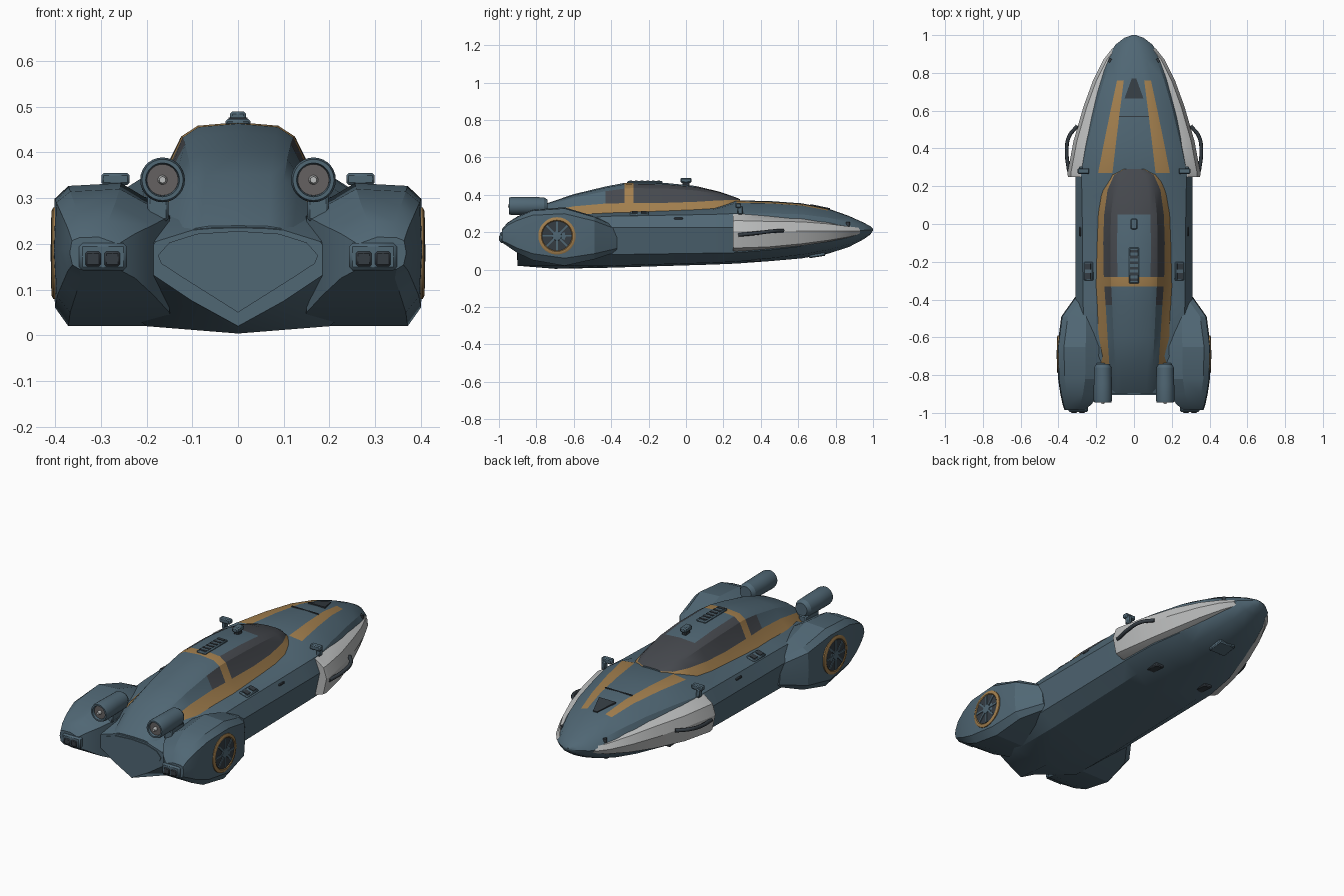
import bpy, bmesh, math
from mathutils import Vector

if "Cube" in bpy.data.objects:
    bpy.data.objects.remove(bpy.data.objects["Cube"])

COL = {"slate": (.08, .135, .175), "orange": (.36, .21, .075), "pale": (.5, .51, .51),
       "glass": (.06, .065, .075), "dark": (.035, .045, .055), "rust": (.13, .12, .12)}
NAMES = list(COL)
MATS = []
for k, c in COL.items():
    m = bpy.data.materials.new(k)
    m.diffuse_color = (*c, 1)
    m.use_nodes = True
    m.node_tree.nodes["Principled BSDF"].inputs["Base Color"].default_value = m.diffuse_color
    MATS.append(m)


def finish(obj, mat=None, angle=28):
    if mat:
        obj.data.materials.clear()
        obj.data.materials.append(MATS[NAMES.index(mat)])
    bpy.ops.object.select_all(action='DESELECT')
    obj.select_set(True)
    bpy.context.view_layer.objects.active = obj
    bpy.ops.object.shade_smooth_by_angle(angle=math.radians(angle))
    return obj


def loft(name, rings, paint=lambda i, j: "slate", angle=28):
    """Skin a list of closed rings (lists of xyz) and cap both ends."""
    bm = bmesh.new()
    vs = [[bm.verts.new(p) for p in r] for r in rings]
    n = len(rings[0])
    for i in range(len(vs) - 1):
        for j in range(n):
            k = (j + 1) % n
            f = bm.faces.new((vs[i][j], vs[i][k], vs[i + 1][k], vs[i + 1][j]))
            f.material_index = NAMES.index(paint(i, j))
    for r, i in ((vs[0], 0), (vs[-1], len(vs) - 2)):
        bm.faces.new(r).material_index = NAMES.index(paint(i, 0))
    bmesh.ops.recalc_face_normals(bm, faces=bm.faces)
    me = bpy.data.meshes.new(name)
    bm.to_mesh(me)
    bm.free()
    for m in MATS:
        me.materials.append(m)
    o = bpy.data.objects.new(name, me)
    bpy.context.collection.objects.link(o)
    return finish(o, angle=angle)


def sym(y, half):
    """Full ring from a half profile running bottom centre to top centre."""
    return [(x, y, z) for x, z in half] + [(-x, y, z) for x, z in half[-2:0:-1]]


def box(name, loc, size, mat="slate", rot=(0, 0, 0), bevel=.005):
    bpy.ops.mesh.primitive_cube_add(size=1, location=loc, rotation=rot)
    o = bpy.context.object
    o.name, o.scale = name, size
    bpy.ops.object.transform_apply(location=False, rotation=False, scale=True)
    if bevel:
        b = o.modifiers.new("bevel", 'BEVEL')
        b.width, b.segments = bevel, 1
    return finish(o, mat)


def spin(name, axis, loc, profile, mat, n=28):
    """Round part from (distance along axis, radius) pairs."""
    rings = []
    for d, r in profile:
        ring = []
        for k in range(n):
            a = 2 * math.pi * k / n
            u, v = r * math.cos(a), r * math.sin(a)
            off = {"x": (d, u, v), "y": (u, d, v), "z": (u, v, d)}[axis]
            ring.append(Vector(loc) + Vector(off))
        rings.append(ring)
    return loft(name, rings, lambda i, j: mat)


# main hull: belly, flank, shoulder and deck lofted from tail to nose
# y, belly z, belly edge, low flank, wide flank, shoulder, deck edge, deck centre z
HULL = [
    (-.90, .02, (.10, .075), (.19, .135), (.21, .16), (.18, .205), (.10, .23), .235),
    (-.70, .004, (.20, .02), (.275, .08), (.30, .20), (.26, .27), (.20, .285), .31),
    (-.40, .01, (.20, .02), (.28, .08), (.31, .225), (.27, .285), (.205, .302), .32),
    (.15, .027, (.20, .037), (.28, .088), (.31, .225), (.275, .295), (.21, .32), .34),
    (.27, .032, (.20, .042), (.28, .09), (.31, .225), (.28, .30), (.19, .357), .37),
    (.45, .045, (.17, .06), (.26, .105), (.29, .21), (.24, .30), (.155, .354), .366),
    (.62, .06, (.14, .08), (.21, .125), (.245, .205), (.20, .295), (.12, .342), .354),
    (.76, .085, (.11, .105), (.165, .145), (.20, .205), (.16, .277), (.09, .315), .326),
    (.87, .12, (.08, .135), (.125, .165), (.15, .207), (.12, .254), (.065, .279), .287),
    (.95, .162, (.05, .17), (.08, .187), (.097, .21), (.075, .234), (.04, .247), .251),
    (1.0, .208, (.004, .208), (.008, .21), (.01, .213), (.008, .216), (.004, .217), .218)]
HULL.insert(-1, (.985, .187, (.03, .19), (.045, .2), (.052, .212), (.04, .224), (.02, .23), .232))
rings = []
for y, zb, *side, zt in HULL:
    x, z = side[-1]
    rings.append(sym(y, [(0, zb)] + side + [(x * .6, z + (zt - z) * .7), (0, zt)]))
loft("main_hull", rings,
     lambda i, j: "orange" if min(j, 13 - j) == 5 and i in (4, 5, 6) else "slate")

# cabin: orange skirt, glass, roof and tail fairing
CABIN = [(.29, .10, .33, .05, .372, .376), (.26, .15, .33, .105, .372, .388),
         (.18, .18, .31, .14, .37, .416), (.05, .20, .305, .158, .362, .447),
         (-.10, .205, .30, .163, .357, .462), (-.28, .205, .30, .16, .357, .466),
         (-.33, .205, .30, .157, .355, .463), (-.43, .205, .29, .15, .353, .444),
         (-.60, .20, .28, .14, .338, .403), (-.75, .19, .26, .13, .31, .352),
         (-.895, .13, .19, .12, .22, .24)]


def cabin_paint(i, j):
    s = min(j, 9 - j)
    if s == 1:
        return "orange" if i < 9 else "slate"
    if i == 5 and s > 1:
        return "orange"
    if s > 1 and (i < 3 or (i < 7 and s == 2) or (i < 5 and s == 3)):
        return "glass"
    return "slate"


loft("cabin", [sym(y, [(0, zb), (xb, zb), (xw, zw), (xw * .77, zw + .72 * (zt - zw)),
                       (xw * .55, zw + .93 * (zt - zw)), (0, zt)])
               for y, xb, zb, xw, zw, zt in CABIN], cabin_paint)

# roof details
box("roof_sensor", (0, .0, .477), (.036, .06, .026), "slate", bevel=.006)
box("roof_sensor_foot", (0, .0, .456), (.026, .04, .024), "dark")
box("roof_vent", (0, -.22, .466), (.055, .19, .014), "slate")
for k in range(6):
    box("roof_vent_slat", (0, -.145 - k * .03, .472), (.042, .014, .008), "dark", bevel=0)

# hood scoop and panel seam
box("hood_seam", (0, .57, .357), (.16, .006, .005), "dark", bevel=0)
loft("scoop_mouth", [[(-.05, .665, .338 + d), (.05, .665, .338 + d), (.012, .77, .316 + d),
                      (-.012, .77, .316 + d)] for d in (0, .012)], lambda i, j: "dark")

# tail shield plate
SHIELD = [(0, .05), (.13, .132), (.168, .157), (.175, .175), (.15, .203), (.09, .222), (0, .228)]
loft("tail_shield", [sym(-.895, SHIELD), sym(-.904, SHIELD)])

# rear pods, fenders and paired fittings
POD = [(-.985, .368, .215, .145, .262), (-.955, .378, .25, .125, .225),
       (-.90, .39, .285, .088, .185), (-.82, .402, .32, .05, .15), (-.65, .406, .333, .02, .14),
       (-.49, .385, .285, .055, .16), (-.37, .30, .23, .095, .2)]
FENDER = [(.25, .35, .315, .095, .27), (.27, .352, .318, .093, .27), (.44, .32, .31, .10, .23),
          (.62, .268, .30, .12, .18), (.76, .217, .278, .143, .14),
          (.87, .162, .252, .166, .10), (.93, .115, .235, .185, .07)]
for s, side in ((1, "right"), (-1, "left")):
    def mx(ring):
        return [(s * x, y, z) for x, y, z in ring]

    rings = []
    for y, xo, zt, zb, xi in POD:
        h = zt - zb
        c = min(.035, h * .3)
        rings.append(mx([(xi, y, zb), (xo - c, y, zb), (xo - .006, y, zb + .13 * h),
                         (xo, y, zb + .5 * h), (xo - .005, y, zt - .11 * h),
                         (xo - c, y, zt - .02 * h), (xi + .5 * (xo - c - xi), y, zt),
                         (xi, y, zt - .22 * h)]))
    loft(side + "_rear_pod", rings, angle=20)

    loft(side + "_fender", [mx([(xi * .85, y, zb), (xi, y, zb), (xo - .02, y, zb + .1 * (zt - zb)),
                                (xo, y, .205), (xo - .018, y, zt - .25 * (zt - zb)),
                                (xi + .012, y, zt - .02), (xi * .85, y, zt - .02)])
                            for y, xo, zt, zb, xi in FENDER], lambda i, j: "pale")

    # round turbine set in the pod side
    c = (s * .40, -.69, .18)
    spin(side + "_turbine_ring", "x", c, [(-s * .03, .10), (s * .004, .10), (s * .008, .092),
                                          (s * .008, .084), (s * .002, .078)], "orange")
    spin(side + "_turbine_disc", "x", c, [(-s * .02, .08), (s * .005, .08)], "dark")
    spin(side + "_turbine_hub", "x", c, [(0, .026), (s * .009, .024), (s * .010, .012)], "slate", 16)
    for k in range(8):
        a = k * math.pi / 4
        box(side + "_turbine_spoke", (s * .404, -.69 + .05 * math.cos(a), .18 + .05 * math.sin(a)),
            (.009, .056, .009), "slate", (a, 0, 0), 0)

    # thruster barrel on a short pylon
    spin(side + "_thruster", "y", (s * .165, -.845, .34),
         [(.105, .034), (.085, .046), (.0, .048), (-.085, .049), (-.10, .045), (-.10, .037),
          (-.075, .032)], "slate")
    spin(side + "_thruster_core", "y", (s * .165, -.845, .34), [(-.07, .036), (-.088, .034)], "rust")
    spin(side + "_thruster_tip", "y", (s * .165, -.845, .34), [(-.08, .012), (-.108, .007)], "pale", 12)
    box(side + "_thruster_pylon", (s * .175, -.79, .28), (.045, .11, .06))

    # twin tail lamps
    box(side + "_lamp_housing", (s * .295, -.97, .172), (.105, .05, .06), "slate", bevel=.008)
    for dx in (-.02, .022):
        box(side + "_tail_lamp", (s * (.295 + dx), -.992, .167), (.034, .015, .032), "dark", bevel=.004)

    # mirror, shoulder vent, nose port
    box(side + "_mirror", (s * .268, .28, .342), (.062, .03, .026), "slate")
    box(side + "_mirror_stalk", (s * .28, .29, .318), (.022, .03, .045), "slate")
    box(side + "_shoulder_vent", (s * .24, -.25, .297), (.05, .10, .016), "slate", (0, s * .3, 0))
    for dy in (-.025, .025):
        box(side + "_vent_slot", (s * .243, -.25 + dy, .304), (.03, .03, .008), "dark",
            (0, s * .3, 0), 0)
    box(side + "_door_latch", (s * .285, -.04, .272), (.012, .05, .012), "dark", (0, s * .9, 0))
    spin(side + "_nose_port", "z", (s * .125, .865, .25), [(-.02, .011), (.004, .011)], "dark", 12)

    # curved bumper rail on the fender
    cu = bpy.data.curves.new(side + "_bumper_rail", 'CURVE')
    cu.dimensions, cu.bevel_depth, cu.bevel_resolution = '3D', .01, 2
    cu.use_fill_caps = True
    sp = cu.splines.new('BEZIER')
    pts = [(.30, .52, .208), (.345, .46, .205), (.356, .38, .195), (.345, .28, .185)]
    sp.bezier_points.add(len(pts) - 1)
    for b, (x, y, z) in zip(sp.bezier_points, pts):
        b.co = (s * x, y, z)
        b.handle_left_type = b.handle_right_type = 'AUTO'
    cu.materials.append(MATS[NAMES.index("dark")])
    bpy.context.collection.objects.link(bpy.data.objects.new(side + "_bumper_rail", cu))
    box(side + "_belly_skid", (s * .16, .36, .052), (.05, .08, .02), "dark", (-.07, 0, 0))

# nose skid under the hull
box("nose_skid", (0, .70, .082), (.10, .09, .03), "slate", (.15, 0, 0))
